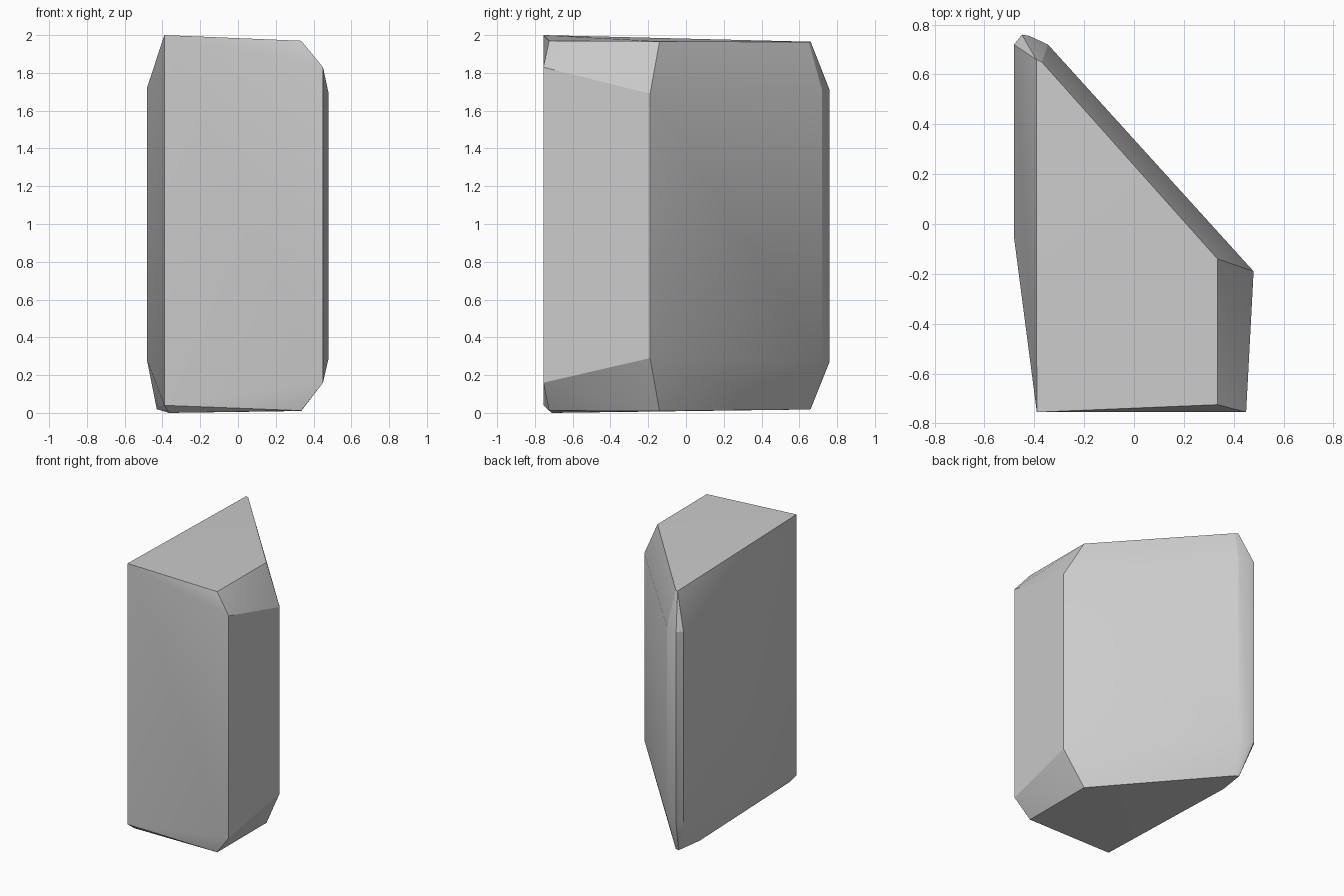
import bpy
import bmesh
import math

cube = bpy.data.objects.get("Cube")
if cube:
    bpy.data.objects.remove(cube, do_unlink=True)

# Plain stone colour
stone = bpy.data.materials.new("pale_grey_stone")
stone.use_nodes = True
grey = (0.6, 0.6, 0.6, 1.0)
stone.diffuse_color = grey
bsdf = stone.node_tree.nodes["Principled BSDF"]
bsdf.inputs["Base Color"].default_value = grey
bsdf.inputs["Roughness"].default_value = 0.8

# Upright edges of the block: x, y, bottom z, top z
edges = [
    (-0.39, -0.755, 0.04, 2.0),
    (0.45, -0.755, 0.16, 1.83),
    (0.48, -0.19, 0.29, 1.69),
    (-0.345, 0.72, 0.28, 1.71),
    (-0.42, 0.755, 0.27, 1.71),
    (-0.45, 0.76, 0.27, 1.71),
    (-0.482, 0.72, 0.28, 1.71),
    (-0.482, -0.05, 0.28, 1.72),
]
# Corners of the top and bottom faces
top = [(0.335, -0.725, 1.97), (0.335, -0.14, 1.967),
       (-0.37, 0.65, 1.963), (-0.392, 0.66, 1.965)]
bottom = [(0.335, -0.725, 0.012), (0.335, -0.14, 0.01),
          (-0.37, 0.65, 0.018), (-0.4, 0.66, 0.02),
          (-0.43, 0.45, 0.02), (-0.365, -0.71, 0.0)]

# Chipped block wrapped around the corners
bm = bmesh.new()
for x, y, low, high in edges:
    bm.verts.new((x, y, low))
    bm.verts.new((x, y, high))
for corner in top + bottom:
    bm.verts.new(corner)
bmesh.ops.convex_hull(bm, input=bm.verts)
bmesh.ops.dissolve_limit(bm, angle_limit=math.radians(2),
                         verts=bm.verts, edges=bm.edges)
bmesh.ops.recalc_face_normals(bm, faces=bm.faces)

mesh = bpy.data.meshes.new("stone_block")
bm.to_mesh(mesh)
bm.free()
mesh.materials.append(stone)
block = bpy.data.objects.new("stone_block", mesh)
bpy.context.collection.objects.link(block)

# Soft shading across the shallow chips, sharp main edges
bpy.ops.object.select_all(action="DESELECT")
block.select_set(True)
bpy.context.view_layer.objects.active = block
bpy.ops.object.shade_smooth_by_angle(angle=math.radians(22))
